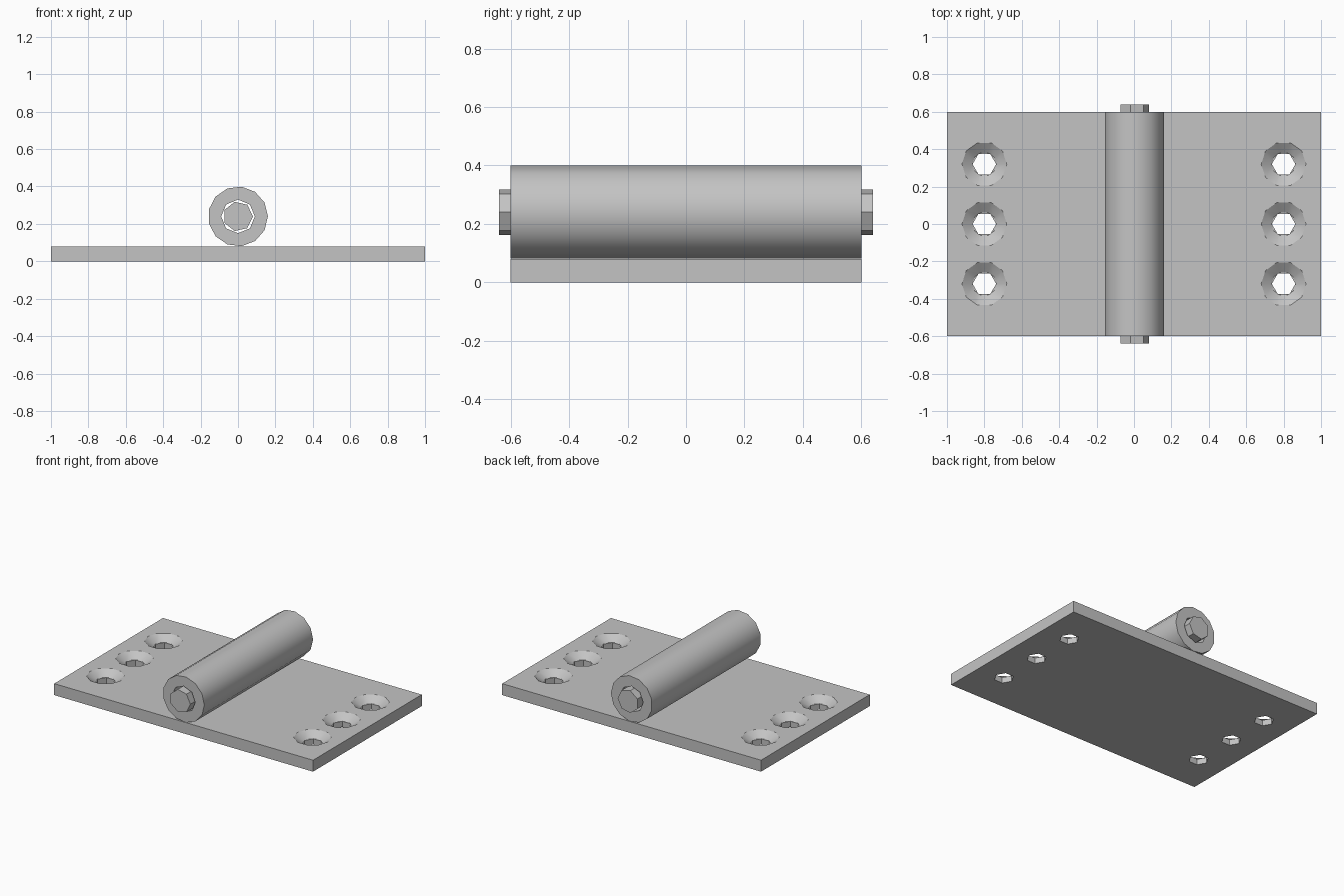
import bpy
import bmesh
from math import cos, sin, pi, radians
from mathutils import Matrix

cube = bpy.data.objects.get("Cube")
if cube:
    bpy.data.objects.remove(cube, do_unlink=True)

steel = bpy.data.materials.new("grey_steel")
steel.use_nodes = True
GREY = (0.55, 0.55, 0.55, 1.0)
steel.diffuse_color = GREY
steel.node_tree.nodes["Principled BSDF"].inputs["Base Color"].default_value = GREY


def add_frustum(bm, sides, r0, r1, z0, z1, x=0.0, y=0.0):
    """Closed prism or frustum whose first corner points along +x."""
    def ring(r, z):
        return [bm.verts.new((x + r * cos(2 * pi * i / sides),
                              y + r * sin(2 * pi * i / sides), z))
                for i in range(sides)]
    low, high = ring(r0, z0), ring(r1, z1)
    bm.faces.new(low[::-1])
    bm.faces.new(high)
    for i in range(sides):
        j = (i + 1) % sides
        bm.faces.new((low[i], low[j], high[j], high[i]))


def make_object(name, bm):
    mesh = bpy.data.meshes.new(name)
    bm.to_mesh(mesh)
    bm.free()
    mesh.materials.append(steel)
    obj = bpy.data.objects.new(name, mesh)
    bpy.context.collection.objects.link(obj)
    return obj


def cut(obj, *cutters):
    """Subtract the cutters, bake the result and drop the cutters."""
    for cutter in cutters:
        cutter.hide_render = True
        mod = obj.modifiers.new(cutter.name, 'BOOLEAN')
        mod.operation = 'DIFFERENCE'
        mod.solver = 'EXACT'
        mod.object = cutter
    graph = bpy.context.evaluated_depsgraph_get()
    baked = bpy.data.meshes.new_from_object(obj.evaluated_get(graph))
    obj.modifiers.clear()
    obj.data = baked
    for cutter in cutters:
        bpy.data.objects.remove(cutter, do_unlink=True)


def rod(name, sides, radius, half_length):
    """Prism lying along y at the hinge axis."""
    bm = bmesh.new()
    add_frustum(bm, sides, radius, radius, -half_length, half_length)
    turn = Matrix.Translation((0, 0, AXIS_Z)) @ Matrix.Rotation(radians(90), 4, 'X')
    bm.transform(turn)
    return make_object(name, bm)


def smooth(obj):
    bpy.ops.object.select_all(action='DESELECT')
    obj.select_set(True)
    bpy.context.view_layer.objects.active = obj
    bpy.ops.object.shade_smooth_by_angle(angle=radians(30))


THICK = 0.08
AXIS_Z = 0.24

# Base plate
bm = bmesh.new()
bmesh.ops.create_cube(bm, size=1.0)
bm.transform(Matrix.Translation((0, 0, THICK / 2)) @ Matrix.Diagonal((2, 1.2, THICK, 1)))
plate = make_object("base_plate", bm)

# Six screw holes with conical countersinks
holes, sinks = bmesh.new(), bmesh.new()
for x in (-0.8, 0.8):
    for y in (-0.32, 0, 0.32):
        add_frustum(holes, 6, 0.063, 0.063, -0.05, 0.05, x, y)
        add_frustum(sinks, 10, 0.064, 0.148, 0.04, 0.1, x, y)
cut(plate, make_object("countersink_cutter", sinks), make_object("hole_cutter", holes))

# Hinge barrel with a bore through it
barrel = rod("hinge_barrel", 13, 0.16, 0.6)
cut(barrel, rod("bore_cutter", 8, 0.09, 0.7))

# Loose pin sticking out at both ends
pin = rod("hinge_pin", 7, 0.08, 0.64)

for part in (plate, barrel, pin):
    smooth(part)
